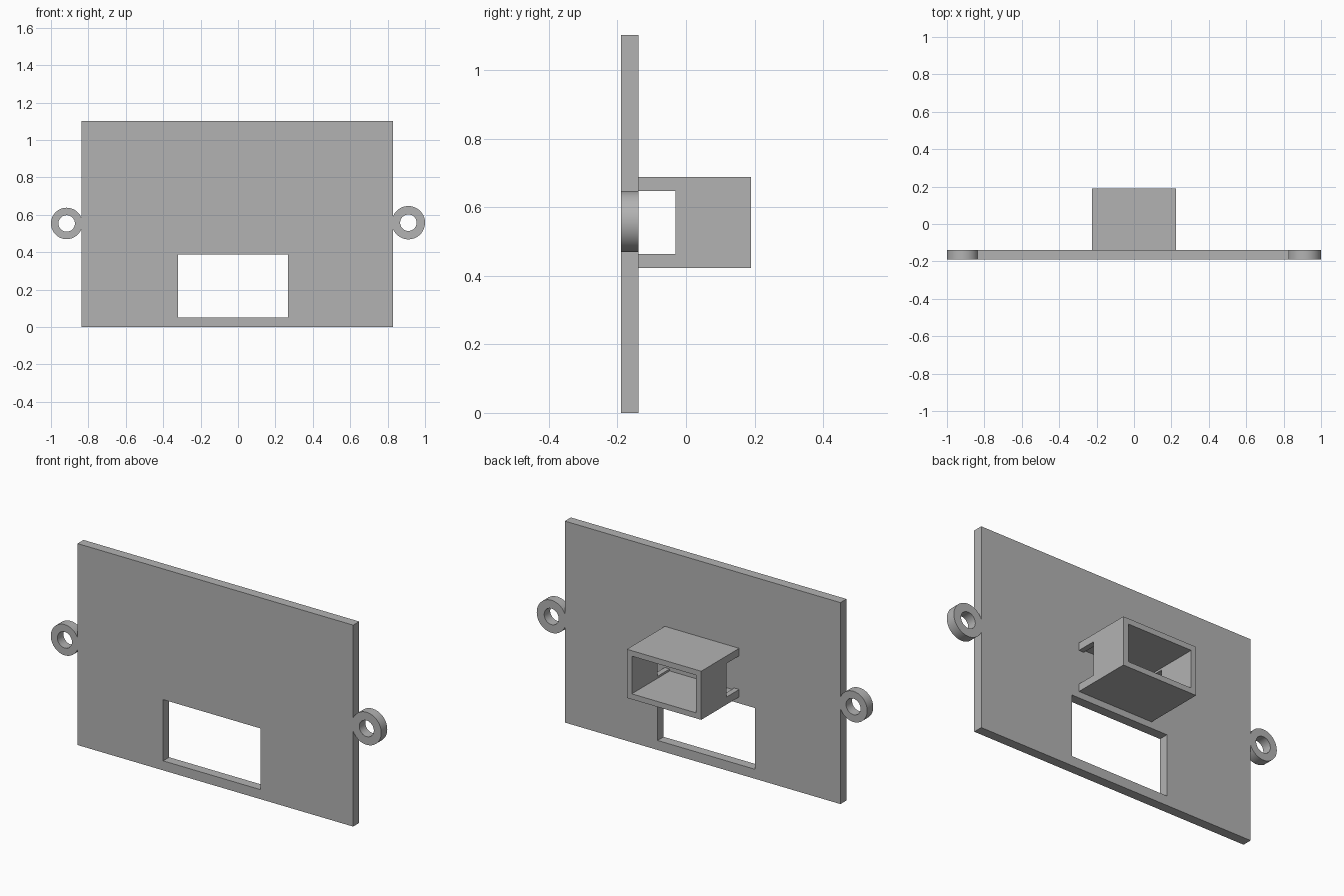
import bpy
import bmesh
from math import radians
from mathutils import Matrix, Vector

if "Cube" in bpy.data.objects:
    bpy.data.objects.remove(bpy.data.objects["Cube"])

grey = bpy.data.materials.new("light grey plastic")
grey.use_nodes = True
grey.diffuse_color = (0.45, 0.45, 0.45, 1)
grey.node_tree.nodes["Principled BSDF"].inputs["Base Color"].default_value = grey.diffuse_color


def finish(name, bm):
    mesh = bpy.data.meshes.new(name)
    bm.to_mesh(mesh)
    bm.free()
    mesh.materials.append(grey)
    obj = bpy.data.objects.new(name, mesh)
    bpy.context.collection.objects.link(obj)
    return obj


def box(name, low, high):
    low, high = Vector(low), Vector(high)
    bm = bmesh.new()
    place = Matrix.Translation((low + high) / 2) @ Matrix.Diagonal((*(high - low), 1))
    bmesh.ops.create_cube(bm, size=1, matrix=place)
    return finish(name, bm)


def disc(name, x, z, radius, front, back):
    bm = bmesh.new()
    place = Matrix.Translation((x, (front + back) / 2, z)) @ Matrix.Rotation(radians(90), 4, "X")
    bmesh.ops.create_cone(bm, cap_ends=True, segments=64, radius1=radius, radius2=radius,
                          depth=back - front, matrix=place)
    return finish(name, bm)


def combine(obj, other, operation):
    """Apply a boolean, then discard the helper."""
    mod = obj.modifiers.new(operation.lower(), "BOOLEAN")
    mod.operation = operation
    mod.solver = "EXACT"
    mod.object = other
    bpy.context.view_layer.objects.active = obj
    bpy.ops.object.modifier_apply(modifier=mod.name)
    bpy.data.objects.remove(other)


FRONT, BACK = -0.19, -0.138
WALL = 0.03

# Flat plate with the rectangular window
plate = box("mounting_plate", (-0.838, FRONT, 0), (0.83, BACK, 1.102))
combine(plate, box("window_cutter", (-0.32, FRONT - 0.1, 0.052), (0.268, BACK + 0.1, 0.387)), "DIFFERENCE")

# Round screw ears on both sides
for side, x, z, radius in (("right", -0.916, 0.554, 0.084), ("left", 0.911, 0.558, 0.089)):
    ear = disc(side + "_screw_ear", x, z, radius, FRONT, BACK)
    combine(ear, disc("hole_cutter", x, z, 0.044, FRONT - 0.1, BACK + 0.1), "DIFFERENCE")
    ear.select_set(True)
    bpy.context.view_layer.objects.active = ear
    bpy.ops.object.shade_smooth_by_angle(angle=radians(30))
    ear.select_set(False)

# Rectangular sleeve, open at the back, with a notch through both side walls
sleeve = box("rear_sleeve", (-0.225, BACK, 0.422), (0.225, 0.19, 0.688))
combine(sleeve, box("bore_cutter", (-0.225 + WALL, BACK - 0.1, 0.422 + WALL),
                    (0.225 - WALL, 0.3, 0.688 - WALL)), "DIFFERENCE")
combine(sleeve, box("notch_cutter", (-0.4, BACK - 0.1, 0.463), (0.4, -0.03, 0.647)), "DIFFERENCE")
